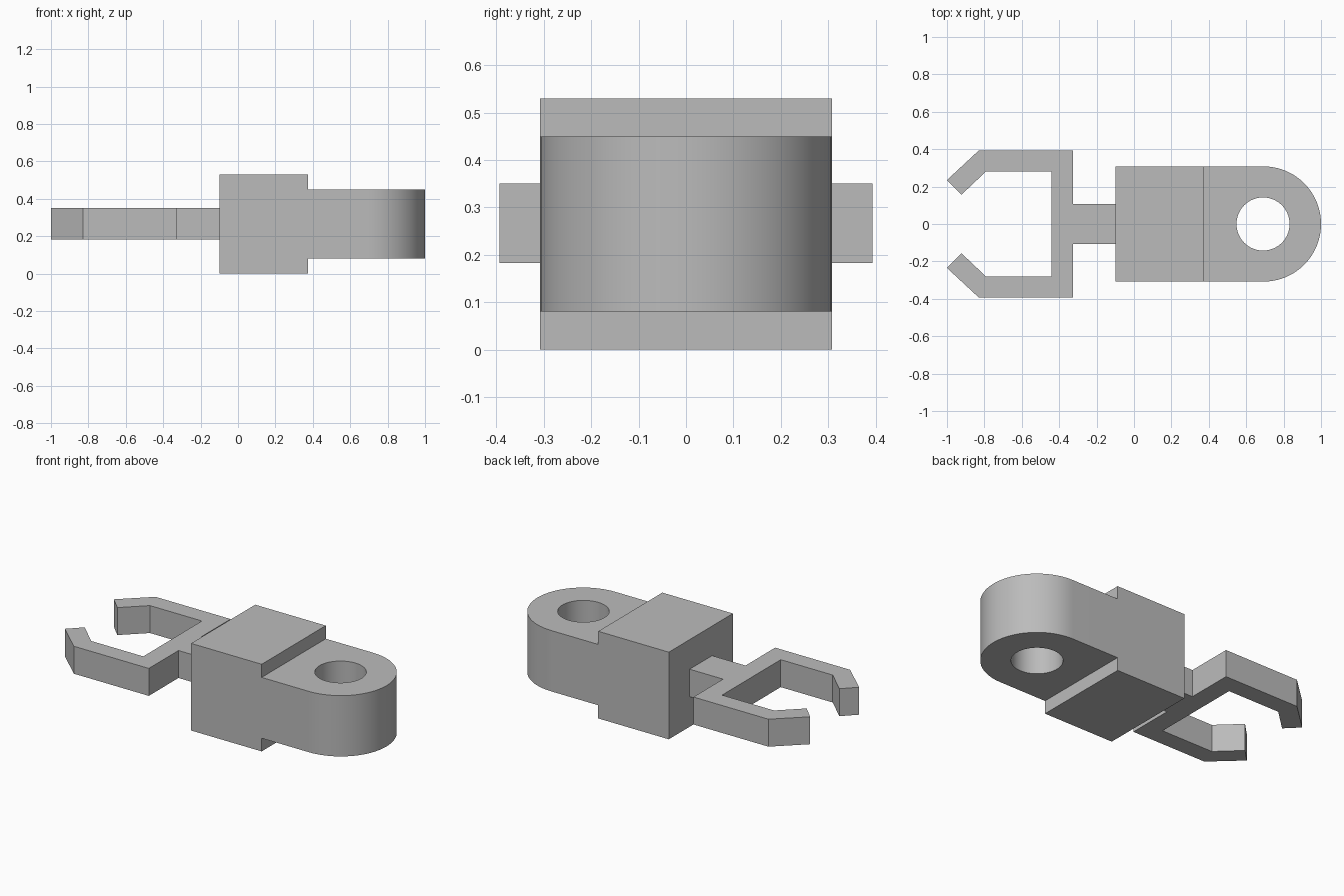
import bpy
import bmesh
from math import cos, sin, pi, radians

if "Cube" in bpy.data.objects:
    bpy.data.objects.remove(bpy.data.objects["Cube"], do_unlink=True)

grey = bpy.data.materials.new("plain grey")
grey.use_nodes = True
colour = (0.5, 0.5, 0.5, 1)
grey.diffuse_color = colour
grey.node_tree.nodes["Principled BSDF"].inputs["Base Color"].default_value = colour


def extrude_outline(name, outline, bottom, top):
    """Make a solid by raising a plan outline from bottom to top."""
    bm = bmesh.new()
    face = bm.faces.new([bm.verts.new((x, y, bottom)) for x, y in outline])
    raised = bmesh.ops.extrude_face_region(bm, geom=[face])["geom"]
    verts = [g for g in raised if isinstance(g, bmesh.types.BMVert)]
    bmesh.ops.translate(bm, vec=(0, 0, top - bottom), verts=verts)
    bmesh.ops.recalc_face_normals(bm, faces=bm.faces)
    mesh = bpy.data.meshes.new(name)
    bm.to_mesh(mesh)
    bm.free()
    mesh.materials.append(grey)
    obj = bpy.data.objects.new(name, mesh)
    bpy.context.collection.objects.link(obj)
    return obj


def arc(cx, radius, start, end, steps):
    angles = [start + (end - start) * i / steps for i in range(steps + 1)]
    return [(cx + radius * cos(a), radius * sin(a)) for a in angles]


half_width = 0.308
block_back, block_front = -0.10, 0.375
pivot_x = 0.69

# Central block
extrude_outline("body_block",
                [(block_back, -half_width), (block_front, -half_width),
                 (block_front, half_width), (block_back, half_width)], 0, 0.53)

# Rounded mounting lug with a through hole
lug = extrude_outline("mounting_lug",
                      [(block_front, half_width), (block_front, -half_width)]
                      + arc(1 - half_width, half_width, -pi / 2, pi / 2, 48),
                      0.08, 0.45)
cutter = extrude_outline("hole_cutter",
                         arc(pivot_x, 0.142, 0, 2 * pi, 64)[:-1], -0.1, 0.7)
cutter.hide_render = True
hole = lug.modifiers.new("pivot_hole", "BOOLEAN")
hole.operation = "DIFFERENCE"
hole.solver = "EXACT"
hole.object = cutter
bpy.context.view_layer.objects.active = lug
bpy.ops.object.select_all(action="DESELECT")
lug.select_set(True)
bpy.ops.object.modifier_apply(modifier=hole.name)
bpy.data.objects.remove(cutter, do_unlink=True)
bpy.ops.object.shade_smooth_by_angle(angle=radians(30))

# Two-fingered gripper with its stem, mirrored across the long axis
half = [(block_back, 0.108), (-0.325, 0.108), (-0.325, 0.393), (-0.83, 0.393),
        (-1, 0.235), (-0.922, 0.157), (-0.79, 0.282), (-0.44, 0.282)]
extrude_outline("gripper", half + [(x, -y) for x, y in reversed(half)], 0.183, 0.35)
